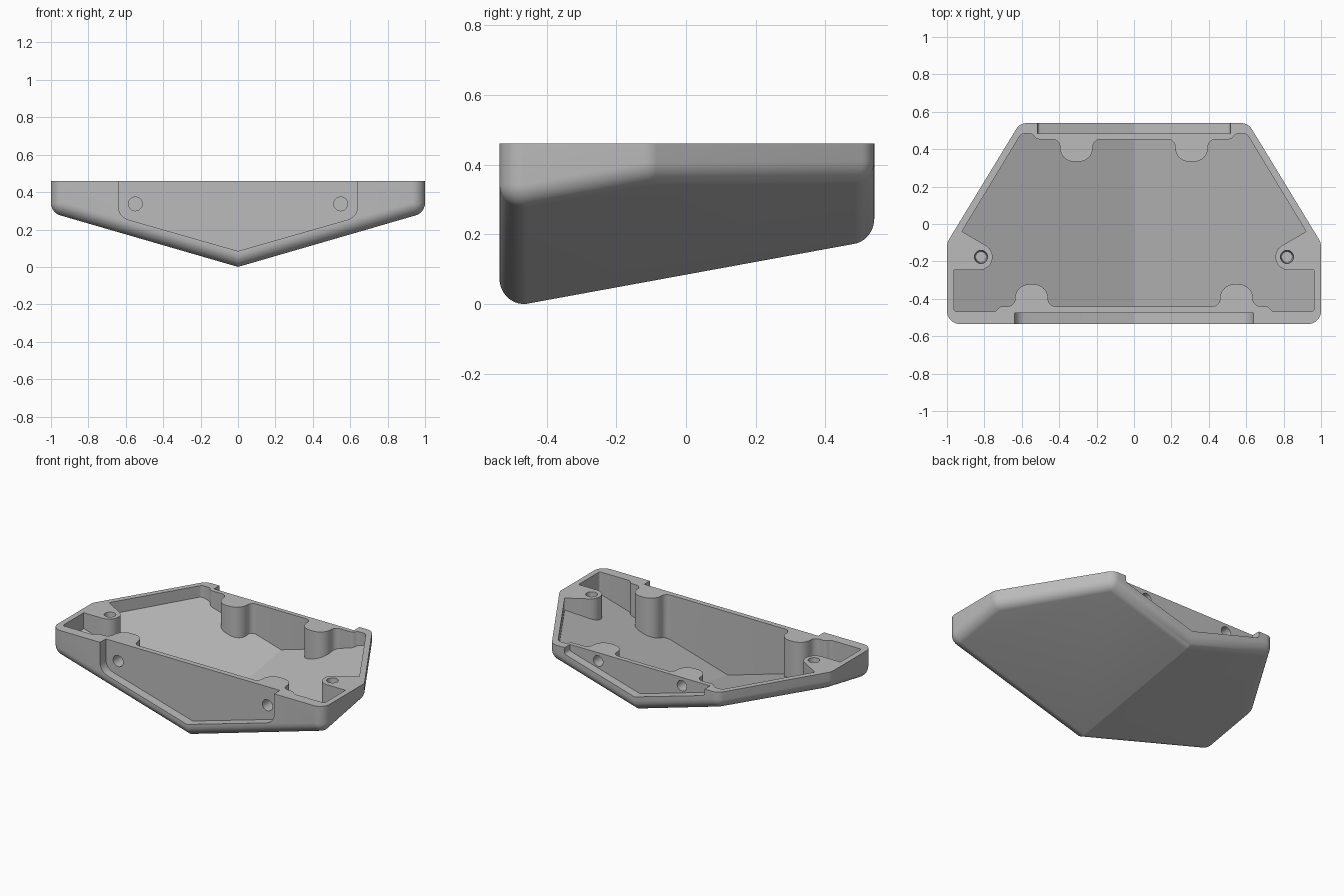
import bpy, bmesh, math
from mathutils import Vector, Matrix

if "Cube" in bpy.data.objects:
    bpy.data.objects.remove(bpy.data.objects["Cube"])

TOP = 0.46
R = 0.07                       # outer edge radius


def hull_z(x, y):
    """Height of the sloping V-shaped underside."""
    return 0.29 * abs(x) + 0.183 * (y + 0.465) - 0.001


def round_corners(points, steps=8):
    """Outline from (x, y, radius) corners; zero radius keeps a sharp corner."""
    out = []
    n = len(points)
    for i, (x, y, r) in enumerate(points):
        p = Vector((x, y))
        if r == 0:
            out.append(p)
            continue
        a = (Vector(points[i - 1][:2]) - p).normalized()
        b = (Vector(points[(i + 1) % n][:2]) - p).normalized()
        half = a.angle(b) / 2
        centre = p + (a + b).normalized() * (r / math.sin(half))
        start = p + a * (r / math.tan(half)) - centre
        end = p + b * (r / math.tan(half)) - centre
        turn = math.atan2(start.x * end.y - start.y * end.x, start.dot(end))
        for k in range(steps + 1):
            out.append(centre + Matrix.Rotation(turn * k / steps, 2) @ start)
    return out


def finish(bm, name):
    bmesh.ops.recalc_face_normals(bm, faces=bm.faces)
    mesh = bpy.data.meshes.new(name)
    bm.to_mesh(mesh)
    bm.free()
    obj = bpy.data.objects.new(name, mesh)
    bpy.context.collection.objects.link(obj)
    return obj


def mirror_x(bm):
    """Join an open right half with its mirror image."""
    bmesh.ops.mirror(bm, geom=bm.verts[:] + bm.edges[:] + bm.faces[:],
                     axis='X', merge_dist=0.0005)
    bmesh.ops.remove_doubles(bm, verts=bm.verts, dist=0.0001)


def half_prism(name, outline, low, high):
    """Mirrored prism; low and high place each outline point in space."""
    bm = bmesh.new()
    a = [bm.verts.new(low(p)) for p in outline]
    b = [bm.verts.new(high(p)) for p in outline]
    bm.faces.new(a)
    bm.faces.new(b)
    n = len(outline)
    for i in range(n):
        j = (i + 1) % n
        if outline[i].x > 1e-5 or outline[j].x > 1e-5:
            bm.faces.new((a[i], a[j], b[j], b[i]))
    mirror_x(bm)
    return finish(bm, name)


def cylinder(name, loc, r1, r2, depth, along_y=False):
    bm = bmesh.new()
    rot = Matrix.Rotation(math.pi / 2, 4, 'X') if along_y else Matrix()
    bmesh.ops.create_cone(bm, cap_ends=True, segments=32, radius1=r1, radius2=r2,
                          depth=depth, matrix=Matrix.Translation(loc) @ rot)
    return finish(bm, name)


# Outer body: half hull around rounded corners, cut at the keel and mirrored
wall = Vector((0.39, -0.64)).normalized()
side_n = Vector((-wall.y, wall.x))            # outward normal of the slanted side
c = Vector((1, -0.1)).dot(side_n) - R
corners = [(-0.4, -0.535 + R), (1 - R, -0.535 + R),
           (1 - R, (c - side_n.x * (1 - R)) / side_n.y),
           ((c - side_n.y * (0.54 - R)) / side_n.x, 0.54 - R), (-0.4, 0.54 - R)]
lift = R * math.sqrt(1 + 0.29 ** 2 + 0.183 ** 2)
bm = bmesh.new()
for x, y in corners:
    z = 0.29 * x + 0.183 * (y + 0.465) - 0.001 + lift
    bmesh.ops.create_uvsphere(bm, u_segments=48, v_segments=24, radius=R,
                              matrix=Matrix.Translation((x, y, z)))
    bmesh.ops.create_circle(bm, segments=48, radius=R,
                            matrix=Matrix.Translation((x, y, TOP + 0.2)))
res = bmesh.ops.convex_hull(bm, input=bm.verts)
junk = {e for e in res['geom_interior'] + res['geom_unused'] if isinstance(e, bmesh.types.BMVert)}
bmesh.ops.delete(bm, geom=list(junk), context='VERTS')
bmesh.ops.dissolve_limit(bm, angle_limit=math.radians(0.5), verts=bm.verts, edges=bm.edges)
# trim at the keel and at the flat rim
bmesh.ops.bisect_plane(bm, geom=bm.verts[:] + bm.edges[:] + bm.faces[:],
                       plane_co=(0, 0, 0), plane_no=(1, 0, 0), clear_inner=True)
bmesh.ops.bisect_plane(bm, geom=bm.verts[:] + bm.edges[:] + bm.faces[:],
                       plane_co=(0, 0, TOP), plane_no=(0, 0, 1), clear_outer=True)
for v in bm.verts:
    if abs(v.co.x) < 1e-4:
        v.co.x = 0
mirror_x(bm)
bmesh.ops.holes_fill(bm, edges=[e for e in bm.edges if e.is_boundary], sides=0)
tray = finish(bm, "tray")

# Inner cavity with screw pillars and side bosses
cavity = round_corners([
    (0, -0.44, 0), (0.46, -0.44, 0.04), (0.46, -0.322, 0.075), (0.636, -0.322, 0.075),
    (0.636, -0.44, 0.04), (0.715, -0.44, 0.03), (0.74, -0.468, 0.03),
    (0.963, -0.468, 0.015), (0.963, -0.246, 0), (0.567, -0.246, 0.07),
    (0.92, -0.04, 0), (0.603, 0.483, 0.035), (0.545, 0.483, 0.03),
    (0.52, 0.453, 0.03), (0.396, 0.453, 0.04), (0.396, 0.333, 0.075),
    (0.22, 0.333, 0.075), (0.22, 0.453, 0.04), (0, 0.453, 0)])
cutters = [half_prism("cavity_cutter", cavity,
                      lambda p: (p.x, p.y, hull_z(p.x, p.y) + 0.037),
                      lambda p: (p.x, p.y, 0.7))]

# Recessed front and back panels with V-shaped sills
front = round_corners([(0, 0.085, 0), (0.64, 0.268, 0.075), (0.64, 0.7, 0), (0, 0.7, 0)])
back = round_corners([(0, 0.27, 0), (0.515, 0.417, 0.02), (0.515, 0.7, 0), (0, 0.7, 0)])
cutters.append(half_prism("front_recess_cutter", front,
                          lambda p: (p.x, -0.7, p.y), lambda p: (p.x, -0.475, p.y)))
cutters.append(half_prism("back_recess_cutter", back,
                          lambda p: (p.x, 0.483, p.y), lambda p: (p.x, 0.7, p.y)))

# Screw holes in the panels and in the bosses
for s in (-1, 1):
    cutters.append(cylinder("front_hole_cutter", (s * 0.549, -0.44, 0.337), 0.037, 0.037, 0.16, True))
    cutters.append(cylinder("back_hole_cutter", (s * 0.308, 0.45, 0.405), 0.035, 0.035, 0.16, True))
    cutters.append(cylinder("boss_hole_cutter", (s * 0.818, -0.176, TOP - 0.03), 0.029, 0.038, 0.14))

bpy.context.view_layer.objects.active = tray
for cutter in cutters:
    cutter.hide_render = True
    mod = tray.modifiers.new("cut", 'BOOLEAN')
    mod.operation = 'DIFFERENCE'
    mod.solver = 'EXACT'
    mod.object = cutter
    bpy.ops.object.modifier_apply(modifier=mod.name)
    bpy.data.objects.remove(cutter)

# Grey finish
grey = bpy.data.materials.new("grey")
grey.diffuse_color = (0.5, 0.5, 0.5, 1)
grey.use_nodes = True
grey.node_tree.nodes["Principled BSDF"].inputs["Base Color"].default_value = grey.diffuse_color
tray.data.materials.clear()
tray.data.materials.append(grey)
for poly in tray.data.polygons:
    poly.material_index = 0
tray.select_set(True)
bpy.ops.object.shade_smooth_by_angle(angle=math.radians(25))
